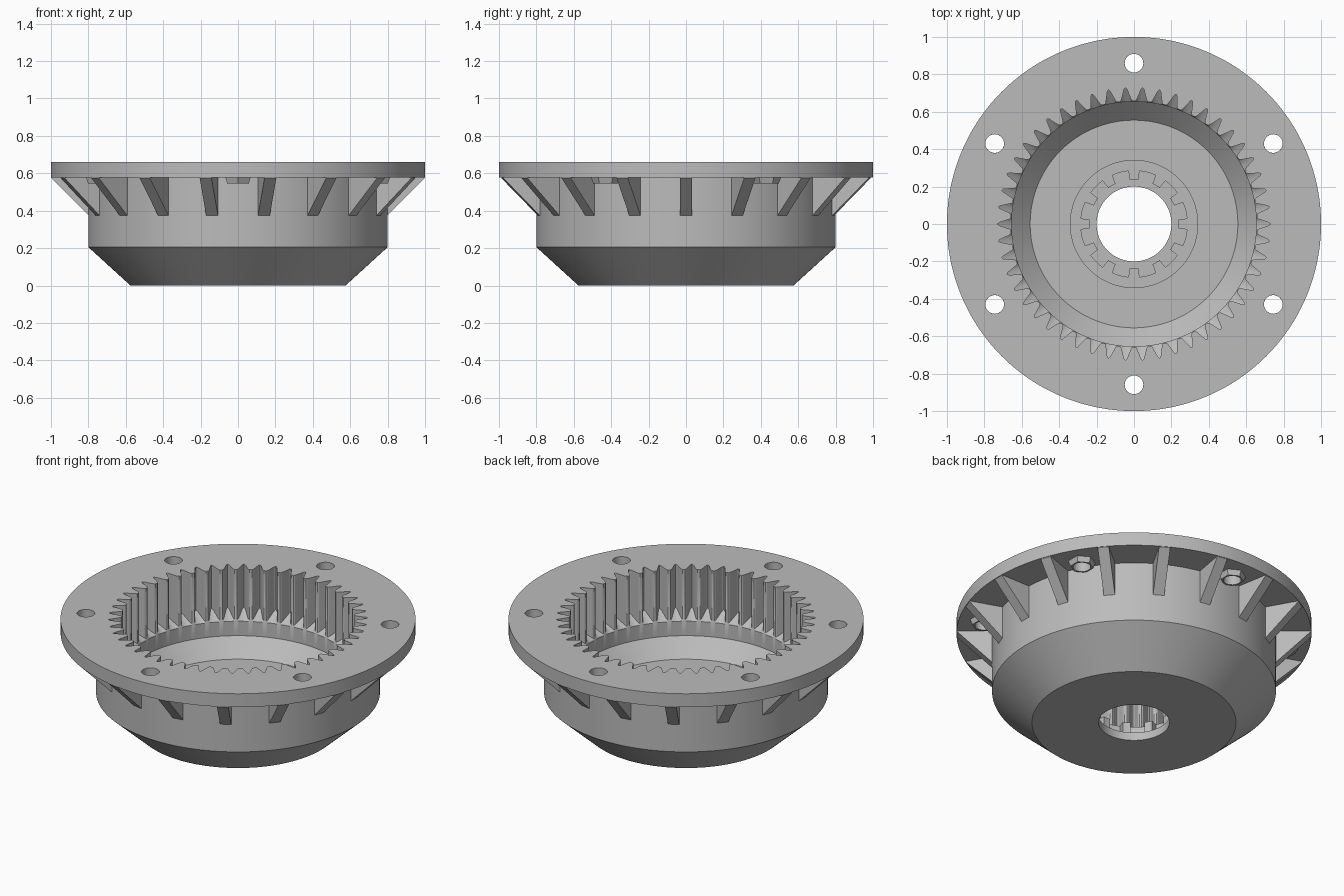
import bpy, bmesh
from math import sin, cos, pi, radians
from mathutils import Matrix

if "Cube" in bpy.data.objects:
    bpy.data.objects.remove(bpy.data.objects["Cube"], do_unlink=True)

grey = bpy.data.materials.new("plain grey")
grey.use_nodes = True
COLOUR = (0.5, 0.5, 0.5, 1)
grey.diffuse_color = COLOUR
grey.node_tree.nodes["Principled BSDF"].inputs["Base Color"].default_value = COLOUR


def finish(bm, name):
    bmesh.ops.recalc_face_normals(bm, faces=bm.faces)
    mesh = bpy.data.meshes.new(name)
    bm.to_mesh(mesh)
    bm.free()
    mesh.materials.append(grey)
    obj = bpy.data.objects.new(name, mesh)
    bpy.context.collection.objects.link(obj)
    return obj


def smooth(obj):
    bpy.ops.object.select_all(action="DESELECT")
    obj.select_set(True)
    bpy.context.view_layer.objects.active = obj
    bpy.ops.object.shade_smooth_by_angle(angle=radians(25))


def loft(name, rings, n):
    """Closed ring body; every ring is (radius or radius function, height function or value)."""
    bm = bmesh.new()
    loops = []
    for radius, height in rings:
        loop = []
        for i in range(n):
            a = 2 * pi * i / n
            r = radius(i) if callable(radius) else radius
            z = height(r) if callable(height) else height
            loop.append(bm.verts.new((r * cos(a), r * sin(a), z)))
        loops.append(loop)
    for k, loop in enumerate(loops):
        nxt = loops[(k + 1) % len(loops)]
        for i in range(n):
            j = (i + 1) % n
            bm.faces.new((loop[i], loop[j], nxt[j], nxt[i]))
    return finish(bm, name)


# Contours of the internal gear and of the slotted hub
SEGMENTS = 600
GEAR_TEETH, HUB_TEETH = 50, 12
GAP = [0.73, 0.722, 0.70, 0.68, 0.663, 0.658, 0.658]


def gear(i):
    step = SEGMENTS // GEAR_TEETH
    p = i % step
    return GAP[min(p, step - p)]


def hub(i):
    step = SEGMENTS // HUB_TEETH
    p = i % step
    return 0.237 if min(p, step - p) <= 9 else 0.285


# Housing: outer wall, flange, gear bore, inner cone, floor and hub
housing = loft("gear_housing", [
    (0.2, 0), (0.575, 0), (0.8, 0.205), (0.8, 0.577), (1, 0.577), (1, 0.66),
    (gear, 0.66), (gear, lambda r: 0.35 + (r - 0.66) * 0.6), (0.654, 0.34),
    (0.654, 0.25), (0.555, 0.15), (0.34, 0.15), (0.34, 0.135),
    (hub, 0.135), (hub, 0.05), (0.2, 0.05)], SEGMENTS)

# Bolt holes through the flange
BOLTS = [(0.86 * cos(radians(a)), 0.86 * sin(radians(a))) for a in range(30, 390, 60)]
bm = bmesh.new()
for x, y in BOLTS:
    bmesh.ops.create_cone(bm, cap_ends=True, segments=32, radius1=0.05, radius2=0.05,
                          depth=0.3, matrix=Matrix.Translation((x, y, 0.62)))
cutter = finish(bm, "bolt_hole_cutter")
cut = housing.modifiers.new("bolt holes", "BOOLEAN")
cut.operation, cut.solver, cut.object = "DIFFERENCE", "EXACT", cutter
bpy.context.view_layer.objects.active = housing
bpy.ops.object.modifier_apply(modifier=cut.name)
bpy.data.objects.remove(cutter, do_unlink=True)
smooth(housing)


# Hexagonal nut seats under the bolt holes
def hexagon(apothem):
    return lambda i: apothem / cos(2 * pi * ((i + 2) % 4 - 2) / 24)


for x, y in BOLTS:
    seat = loft("nut_seat", [(0.05, 0.545), (hexagon(0.057), 0.545),
                             (hexagon(0.068), 0.579), (0.05, 0.579)], 24)
    seat.location = (x, y, 0)

# Triangular ribs between wall and flange
bm = bmesh.new()
profile = [(0.78, 0.355), (0.78, 0.58), (0.997, 0.58), (0.997, 0.574)]
for k in range(18):
    turn = Matrix.Rotation(radians(20 * k), 4, "Z")
    sides = [[bm.verts.new(turn @ Matrix.Translation((r, w, z)).translation)
              for r, z in profile] for w in (-0.032, 0.032)]
    bm.faces.new(sides[0])
    bm.faces.new(sides[1][::-1])
    for i in range(4):
        j = (i + 1) % 4
        bm.faces.new((sides[0][i], sides[0][j], sides[1][j], sides[1][i]))
finish(bm, "support_ribs")
